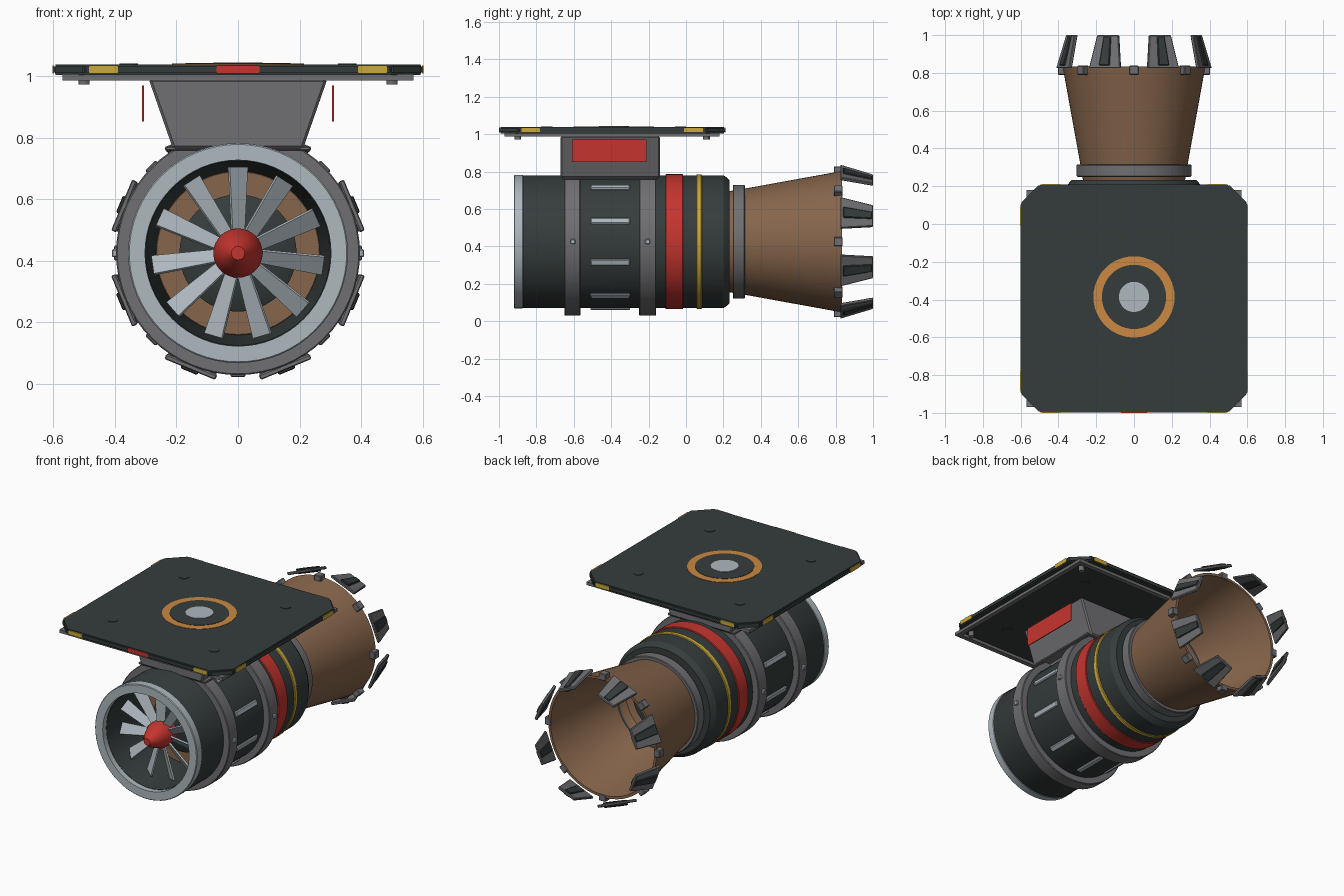
import bpy, bmesh, math
from mathutils import Matrix, Vector

if "Cube" in bpy.data.objects:
    bpy.data.objects.remove(bpy.data.objects["Cube"], do_unlink=True)

AXIS_Z = 0.425  # height of the engine axis


def material(name, rgb):
    m = bpy.data.materials.new(name)
    m.use_nodes = True
    m.diffuse_color = (*rgb, 1)
    node = m.node_tree.nodes["Principled BSDF"]
    node.inputs["Base Color"].default_value = (*rgb, 1)
    node.inputs["Roughness"].default_value = 0.6
    return m


DARK = material("dark_slate", (0.036, 0.046, 0.045))
GRAY = material("mid_gray", (0.16, 0.16, 0.17))
SILVER = material("pale_silver", (0.42, 0.48, 0.52))
RED = material("signal_red", (0.56, 0.035, 0.028))
YELLOW = material("marking_yellow", (0.6, 0.4, 0.04))
BROWN = material("heat_brown", (0.24, 0.13, 0.07))
ORANGE = material("copper_orange", (0.6, 0.25, 0.055))


def finish(bm, name, mat, smooth=False):
    bmesh.ops.recalc_face_normals(bm, faces=bm.faces)
    me = bpy.data.meshes.new(name)
    bm.to_mesh(me)
    bm.free()
    me.materials.append(mat)
    ob = bpy.data.objects.new(name, me)
    bpy.context.collection.objects.link(ob)
    if smooth:
        bpy.ops.object.select_all(action="DESELECT")
        ob.select_set(True)
        bpy.context.view_layer.objects.active = ob
        bpy.ops.object.shade_smooth_by_angle(angle=math.radians(30))
    return ob


def lathe(name, profile, mat, segs=64):
    """Spin a closed (radius, y) profile round the engine axis."""
    bm = bmesh.new()
    verts = [bm.verts.new((r, y, AXIS_Z)) for r, y in profile]
    edges = [bm.edges.new((a, b)) for a, b in zip(verts, verts[1:] + verts[:1])]
    bmesh.ops.spin(bm, geom=verts + edges, cent=(0, 0, AXIS_Z), axis=(0, 1, 0),
                   angle=math.tau, steps=segs)
    bmesh.ops.remove_doubles(bm, verts=bm.verts, dist=0.0002)
    return finish(bm, name, mat, True)


def ring(name, r_in, r_out, y0, y1, mat, b=0.004):
    return lathe(name, [(r_in, y0), (r_out - b, y0), (r_out, y0 + b),
                        (r_out, y1 - b), (r_out - b, y1), (r_in, y1)], mat)


def box(name, lo, hi, mat, bevel=0.0, matrix=None, shape=None):
    """Box between two corners, optionally reshaped, bevelled and placed."""
    bm = bmesh.new()
    bmesh.ops.create_cube(bm, size=1)
    lo, hi = Vector(lo), Vector(hi)
    for v in bm.verts:
        v.co = [l + (h - l) * (c + 0.5) for l, h, c in zip(lo, hi, v.co)]
        if shape:
            v.co = shape(v.co)
    if bevel:
        bmesh.ops.bevel(bm, geom=bm.edges[:], offset=bevel, segments=1, affect="EDGES")
    if matrix:
        bm.transform(matrix)
    return finish(bm, name, mat)


def spoke(angle):
    """Local x points outward, y along the engine, z round the rim."""
    return Matrix.Translation((0, 0, AXIS_Z)) @ Matrix.Rotation(-math.radians(angle), 4, "Y")


def disc(name, x, y, z0, z1, r, mat, segs=32):
    bm = bmesh.new()
    bmesh.ops.create_cone(bm, cap_ends=True, segments=segs, radius1=r, radius2=r, depth=z1 - z0)
    bm.transform(Matrix.Translation((x, y, (z0 + z1) / 2)))
    return finish(bm, name, mat, True)


# Engine casing with intake duct, lip and painted bands
lathe("engine_casing", [(0.30, -0.885), (0.35, -0.885), (0.355, -0.87), (0.355, 0.2),
                        (0.342, 0.22), (0.33, 0.232), (0.265, 0.232), (0.265, -0.55)], DARK)
ring("intake_lip", 0.302, 0.357, -0.92, -0.87, SILVER)
ring("red_band", 0.34, 0.361, -0.11, -0.015, RED)
ring("yellow_band", 0.34, 0.36, 0.055, 0.085, YELLOW)
ring("front_strap", 0.34, 0.396, -0.65, -0.565, GRAY)
ring("rear_strap", 0.34, 0.396, -0.25, -0.16, GRAY)

# Inner core behind the fan
ring("stator_ring", 0.18, 0.268, -0.56, -0.53, BROWN)
lathe("engine_core", [(0, -0.6), (0.13, -0.6), (0.19, -0.57), (0.19, 0.26), (0, 0.26)], DARK)

# Fan and spinner
lathe("spinner", [(0, -0.91), (0.022, -0.91), (0.05, -0.87), (0.08, -0.8),
                  (0.08, -0.72), (0, -0.72)], RED, 32)
for i in range(11):
    twist = Matrix.Translation((0, -0.77, 0)) @ Matrix.Rotation(math.radians(35), 4, "X")
    box("fan_blade", (0.06, -0.005, -0.036), (0.28, 0.005, 0.036), SILVER,
        matrix=spoke(90 + i * 360 / 11) @ twist,
        shape=lambda c: (c.x, c.y, c.z * (0.65 if c.x < 0.1 else 1)))

# Cooling slats and strap bolts
for i in range(10):
    box("cooling_slat", (0.34, -0.51, -0.017), (0.366, -0.3, 0.017), SILVER, 0.005,
        spoke(18 + 36 * i))
for y in (-0.605, -0.205):
    for a in (0, 180):
        box("strap_bolt", (0.39, y - 0.013, -0.013), (0.41, y + 0.013, 0.013), SILVER, 0.004, spoke(a))

# Exhaust nozzle, a hollow flared cone
lathe("nozzle", [(0.262, 0.2), (0.27, 0.23), (0.283, 0.31), (0.378, 0.835),
                 (0.362, 0.835), (0.265, 0.31), (0.24, 0.26), (0.19, 0.24)], BROWN)
ring("nozzle_collar", 0.26, 0.304, 0.25, 0.315, GRAY)


def petal_shape(c):
    """Narrow and lean inward towards the rear."""
    return (c.x - 0.045, c.y, c.z * 0.68) if c.y > 0.9 else c


for i in range(8):
    petal = spoke(22.5 + 45 * i)
    box("nozzle_petal", (0.392, 0.825, -0.09), (0.41, 1.0, 0.09), GRAY, 0.004, petal, petal_shape)
    box("petal_rib", (0.385, 0.84, -0.03), (0.418, 0.995, 0.03), DARK, 0.004, petal, petal_shape)
    box("nozzle_tab", (0.36, 0.79, -0.024), (0.403, 0.838, 0.024), GRAY, 0.004, spoke(45 * i))

# Pylon with side panels
box("pylon", (-0.29, -0.67, 0.765), (0.29, -0.14, 0.99), GRAY, 0.008,
    shape=lambda c: (c.x * (0.73 if c.z < 0.8 else 1), c.y, c.z))
box("pylon_foot", (-0.235, -0.66, 0.758), (0.235, -0.15, 0.772), GRAY, 0.004)
for s in (-1, 1):
    box("pylon_side_panel", (s * 0.309 - 0.003, -0.61, 0.852), (s * 0.309 + 0.003, -0.21, 0.97), RED)

# Mounting plate with clipped corners
bm = bmesh.new()
cut = 0.1
X, Y0, Y1 = 0.6, -0.998, 0.21
outline = [(X - cut, Y0), (X, Y0 + cut), (X, Y1 - cut), (X - cut, Y1)]
outline += [(-x, y) for x, y in reversed(outline)]
face = bm.faces.new([bm.verts.new((x, y, 1.004)) for x, y in outline])
top = bmesh.ops.extrude_face_region(bm, geom=[face])["geom"]
bmesh.ops.translate(bm, verts=[v for v in top if isinstance(v, bmesh.types.BMVert)], vec=(0, 0, 0.034))
bmesh.ops.bevel(bm, geom=bm.edges[:], offset=0.007, segments=2, affect="EDGES")
finish(bm, "mounting_plate", DARK)

# Frame below the plate
for s in (-1, 1):
    box("frame_side_rail", (s * 0.555 - 0.015, -0.97, 0.986), (s * 0.555 + 0.015, 0.18, 1.006), GRAY)
for y in (-0.97, 0.15):
    box("frame_cross_rail", (-0.57, y, 0.986), (0.57, y + 0.03, 1.006), GRAY)
for x in (-0.5, 0.5):
    for y in (-0.9, 0.11):
        disc("frame_bolt", x, y, 0.972, 1.008, 0.018, GRAY, 12)

# Edge markings
box("front_red_mark", (-0.07, -1.0, 1.009), (0.07, -0.994, 1.035), RED)
for s in (-1, 1):
    for y in (-1.0, 0.206):
        box("end_yellow_mark", (s * 0.437 - 0.047, y, 1.009), (s * 0.437 + 0.047, y + 0.006, 1.035), YELLOW)
    for y in (-0.83, 0.04):
        box("side_yellow_mark", (s * 0.6 - 0.003, y - 0.05, 1.009), (s * 0.6 + 0.003, y + 0.05, 1.035), YELLOW)

# Round socket and bolt heads on top
for name, r, z, mat in (("socket_ring", 0.215, 1.04, ORANGE), ("socket_floor", 0.17, 1.042, DARK),
                        ("socket_pin", 0.08, 1.044, SILVER)):
    disc(name, 0, -0.386, 1.03, z, r, mat, 48)
for x in (-0.355, 0.355):
    for y in (-0.745, -0.03):
        disc("plate_bolt", x, y, 1.002, 1.041, 0.03, DARK, 24)
